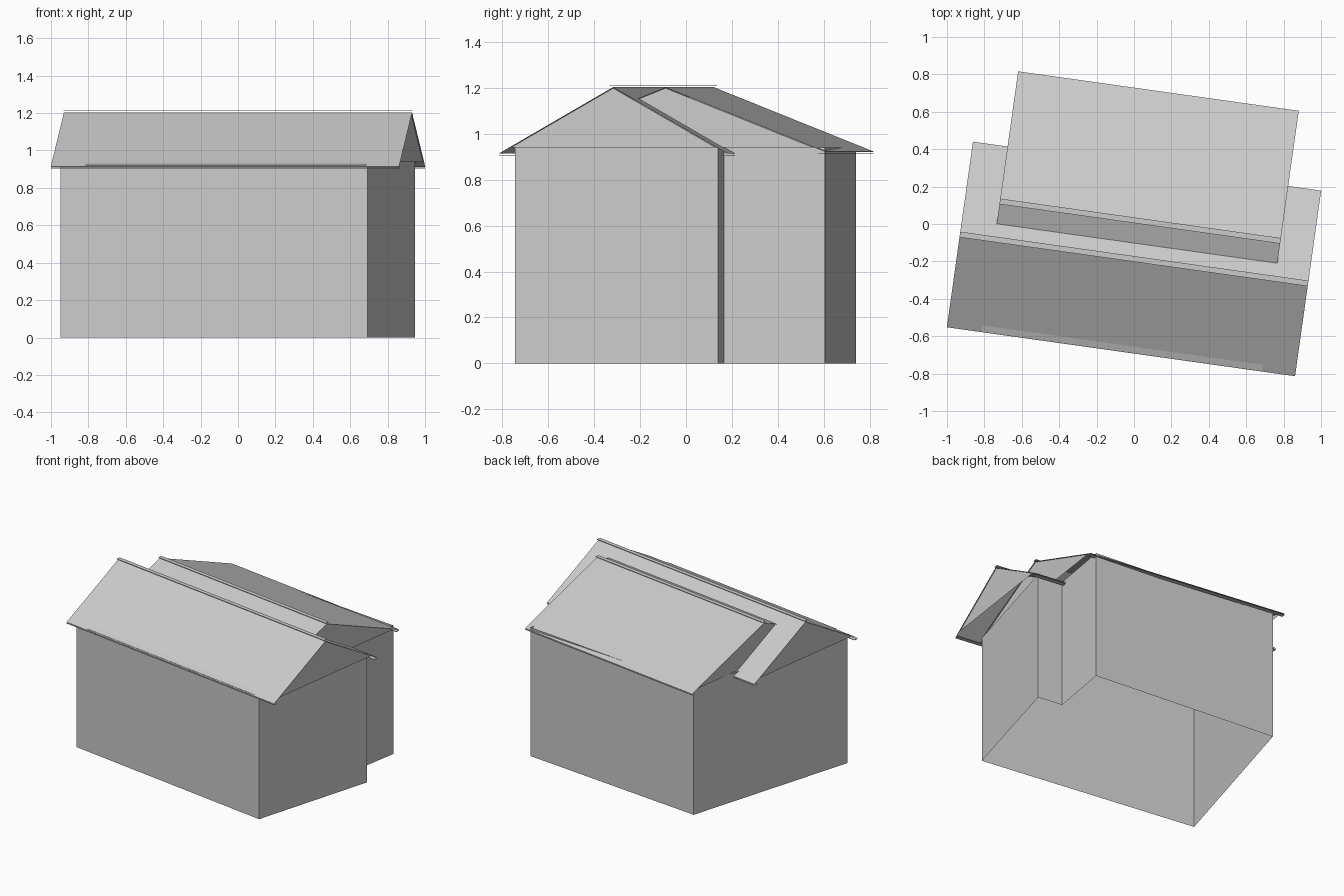
import bpy, bmesh, math
from mathutils import Vector

if "Cube" in bpy.data.objects:
    bpy.data.objects.remove(bpy.data.objects["Cube"])

ANG = math.radians(-8)          # house is turned slightly
C, S = math.cos(ANG), math.sin(ANG)
WALL_TOP, RIDGE = 0.94, 1.203


def P(u, v, z):
    """Point in the roof-aligned frame -> world."""
    return Vector((C * u - S * v, S * u + C * v, z))


def add_mesh(name, verts, faces):
    me = bpy.data.meshes.new(name)
    me.from_pydata([tuple(v) for v in verts], [], faces)
    ob = bpy.data.objects.new(name, me)
    bpy.context.collection.objects.link(ob)
    bm = bmesh.new()
    bm.from_mesh(me)
    bmesh.ops.recalc_face_normals(bm, faces=bm.faces)
    bm.to_mesh(me)
    bm.free()
    return ob


def extrude(name, bottom, top, caps=True):
    """Walls between two matching outlines, optionally closed."""
    n = len(bottom)
    faces = [(i, (i + 1) % n, n + (i + 1) % n, n + i) for i in range(n)]
    if caps:
        faces += [tuple(range(n))[::-1], tuple(range(n, 2 * n))]
    return add_mesh(name, bottom + top, faces)


def strip(name, u0, u1, v, z, width=0.03, thick=0.003):
    """Thin flat board running along the building."""
    a, b = v - width / 2, v + width / 2
    loop = [(u0, a), (u1, a), (u1, b), (u0, b)]
    extrude(name, [P(*p, z) for p in loop], [P(*p, z + thick) for p in loop])


# walls: irregular L-shaped footprint, open underneath
foot = [(0.692, -0.745), (0.947, 0.14), (0.76, 0.165),
        (0.835, 0.605), (-0.58, 0.74), (-0.95, -0.512)]
extrude("walls", [Vector((x, y, 0)) for x, y in foot],
        [Vector((x, y, WALL_TOP)) for x, y in foot], caps=False)


def gable_roof(name, u0, u1, v0, v1, eave):
    """Two thin slopes, ridge cap, eave boards and upright end gables."""
    vm = (v0 + v1) / 2
    prof = [(v0, eave), (vm, RIDGE), (v1, eave)]
    loop = prof + [(v, z - 0.002) for v, z in reversed(prof)]
    extrude(name, [P(u0, v, z) for v, z in loop], [P(u1, v, z) for v, z in loop])
    strip(name + "_ridge_cap", u0, u1, vm, 1.21)
    for side, v in (("front", v0 + 0.015), ("back", v1 - 0.015)):
        strip(name + "_eave_" + side, u0, u1, v, eave - 0.01)
    # gable triangles stand just inside the roof ends
    drop = 0.004
    inset = (WALL_TOP + drop - eave) / (RIDGE - eave) * (vm - v0)
    for side, u in (("left", u0 + 0.006), ("right", u1 - 0.006)):
        add_mesh(name + "_gable_" + side,
                 [P(u, v0 + inset, WALL_TOP), P(u, v1 - inset, WALL_TOP),
                  P(u, vm, RIDGE - drop)], [(0, 1, 2)])


gable_roof("front_roof", -0.914, 0.966, -0.686, 0.316, 0.915)
gable_roof("back_roof", -0.727, 0.788, -0.682, 0.722, 0.923)
